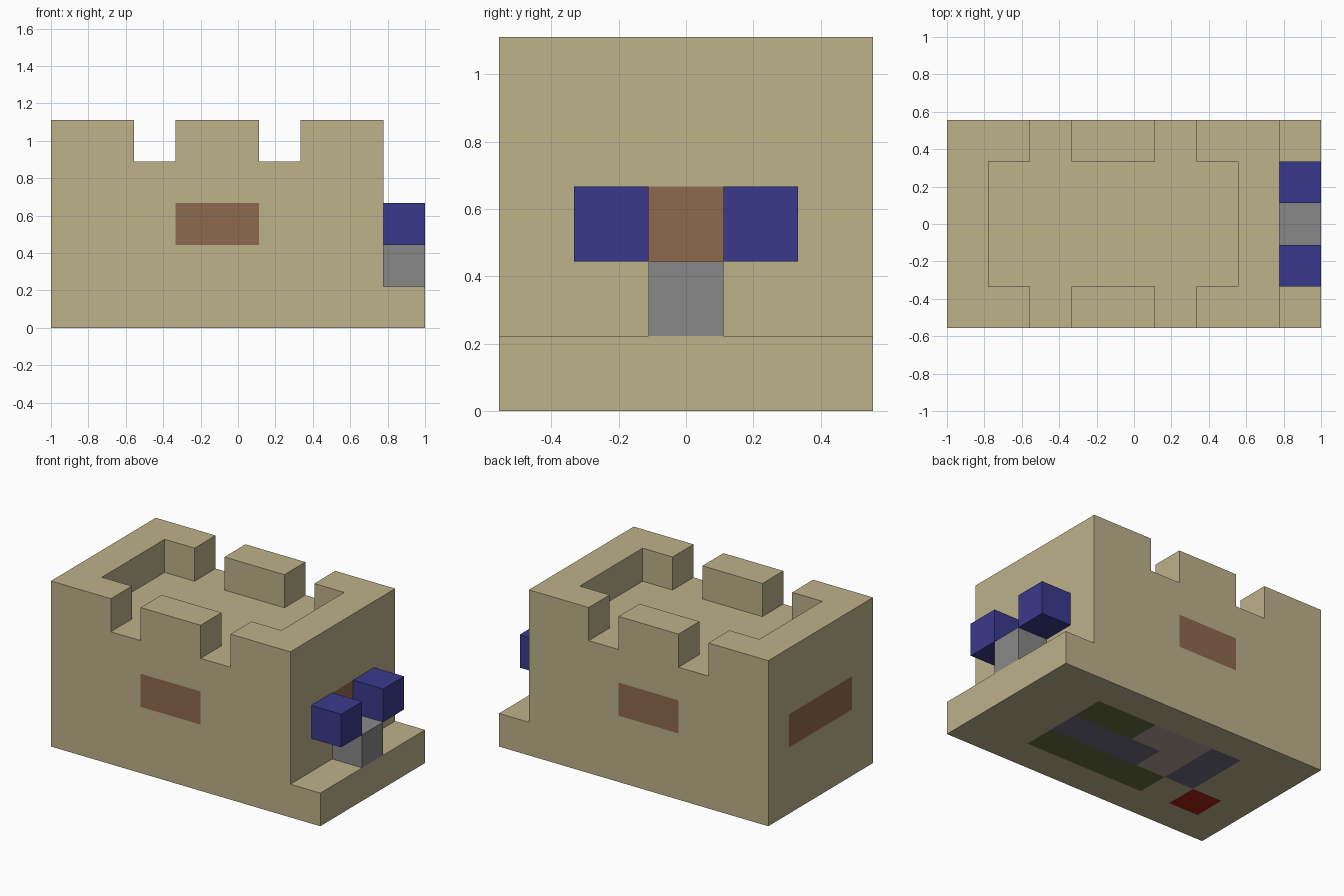
import bpy
import bmesh
from mathutils import Vector

if "Cube" in bpy.data.objects:
    bpy.data.objects.remove(bpy.data.objects["Cube"], do_unlink=True)

# Everything is laid out on a 9 x 5 x 5 block grid, nine blocks to two units
U = 2 / 9
ORIGIN = Vector((4.5, 2.5, 0))


def material(name, rgb):
    linear = [((c / 255 + 0.055) / 1.055) ** 2.4 if c > 10 else c / 3294 for c in rgb]
    mat = bpy.data.materials.new(name)
    mat.use_nodes = True
    mat.diffuse_color = (*linear, 1)
    mat.node_tree.nodes["Principled BSDF"].inputs["Base Color"].default_value = (*linear, 1)
    return mat


sand = material("sand", (189, 178, 139))
brown = material("brown", (143, 106, 79))
blue = material("blue", (59, 57, 140))
grey = material("grey", (136, 136, 136))
olive = material("olive", (102, 110, 61))
slate = material("slate", (111, 106, 126))
taupe = material("taupe", (178, 157, 146))
red = material("red", (165, 35, 20))


def prism(outline, depth):
    """Closed prism from a list of 3D outline points swept along depth."""
    bm = bmesh.new()
    face = bm.faces.new([bm.verts.new(p) for p in outline])
    swept = bmesh.ops.extrude_face_region(bm, geom=[face])["geom"]
    verts = [v for v in swept if isinstance(v, bmesh.types.BMVert)]
    bmesh.ops.translate(bm, verts=verts, vec=depth)
    bmesh.ops.recalc_face_normals(bm, faces=bm.faces)
    return bm


def finish(name, bm, mats):
    """Scale from grid blocks to final size and make the object."""
    for v in bm.verts:
        v.co = (v.co - ORIGIN) * U
    mesh = bpy.data.meshes.new(name)
    bm.to_mesh(mesh)
    bm.free()
    for m in mats:
        mesh.materials.append(m)
    obj = bpy.data.objects.new(name, mesh)
    bpy.context.collection.objects.link(obj)
    return obj


def upright(name, plan, z, mat):
    """Block-high piece standing at z on a flat plan outline."""
    return finish(name, prism([(x, y, z) for x, y in plan], (0, 0, 1)), [mat])


def rect(x0, y0, x1, y1):
    return [(x0, y0), (x1, y0), (x1, y1), (x0, y1)]


# Main body: stepped side profile, cut along the grid so faces can be painted
profile = [(0, 0), (9, 0), (9, 1), (8, 1), (8, 4), (0, 4)]
body = prism([(x, 0, z) for x, z in profile], (0, 5, 0))
for axis, count in ((2, 4), (0, 9), (1, 5)):
    for i in range(1, count):
        point, normal = Vector(), Vector()
        point[axis], normal[axis] = i, 1
        geom = body.verts[:] + body.edges[:] + body.faces[:]
        bmesh.ops.bisect_plane(body, geom=geom, plane_co=point, plane_no=normal, dist=1e-4)

# Painted regions as (material, low corner, high corner)
palette = [sand, brown, olive, slate, taupe, red]
paint = [
    (brown, (3, 0, 2), (5, 5, 3)),   # front and back panels
    (brown, (0, 1, 2), (1, 4, 3)),   # end panel
    (brown, (7, 2, 2), (8, 3, 3)),   # panel above the step
    (olive, (5, 3, 0), (7, 4, 0)),   # underside patches
    (olive, (3, 1, 0), (7, 2, 0)),
    (slate, (4, 2, 0), (7, 3, 0)),
    (slate, (2, 2, 0), (3, 4, 0)),
    (taupe, (3, 3, 0), (5, 4, 0)),
    (taupe, (3, 2, 0), (4, 3, 0)),
    (red, (1, 1, 0), (2, 2, 0)),
]
for face in body.faces:
    c = face.calc_center_median()
    for mat, low, high in paint:
        if all(a - 0.01 <= v <= b + 0.01 for a, v, b in zip(low, c, high)):
            face.material_index = palette.index(mat)
finish("body", body, palette)

# Battlements: a U-shaped wall at each end and a merlon on each side
end_wall = [(0, 0), (2, 0), (2, 1), (1, 1), (1, 4), (2, 4), (2, 5), (0, 5)]
upright("battlement_right", end_wall, 4, sand)
upright("battlement_left", [(8 - x, y) for x, y in end_wall], 4, sand)
for name, y in (("front", 0), ("back", 4)):
    upright("merlon_" + name, rect(3, y, 5, y + 1), 4, sand)

# Small blocks on and above the step
upright("step_block", rect(8, 2, 9, 3), 1, grey)
for name, y in (("front", 1), ("back", 3)):
    upright("side_block_" + name, rect(8, y, 9, y + 1), 2, blue)
